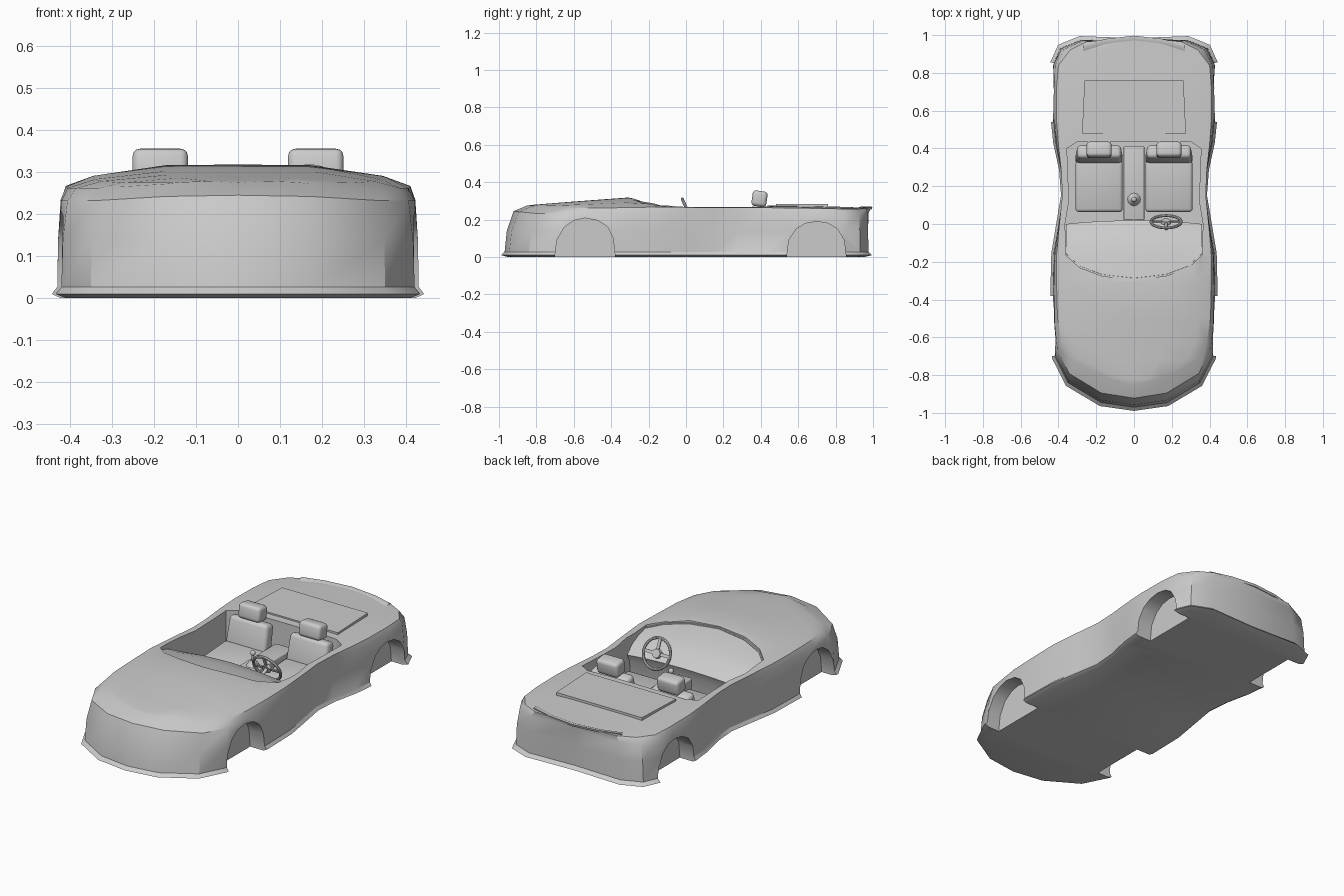
import bpy, bmesh, math
from mathutils import Vector, Matrix

if "Cube" in bpy.data.objects:
    bpy.data.objects.remove(bpy.data.objects["Cube"])


def finish(name, bm, angle=35):
    bmesh.ops.remove_doubles(bm, verts=bm.verts, dist=0.0005)
    bmesh.ops.recalc_face_normals(bm, faces=bm.faces)
    me = bpy.data.meshes.new(name)
    bm.to_mesh(me)
    bm.free()
    ob = bpy.data.objects.new(name, me)
    bpy.context.collection.objects.link(ob)
    activate(ob)
    if angle:
        bpy.ops.object.shade_smooth_by_angle(angle=math.radians(angle))
    return ob


def activate(ob):
    bpy.ops.object.select_all(action='DESELECT')
    ob.select_set(True)
    bpy.context.view_layer.objects.active = ob


def loft(rows, closed=False):
    bm = bmesh.new()
    grid = [[bm.verts.new(p) for p in r] for r in rows]
    n = len(rows[0])
    for a, b in zip(grid, grid[1:]):
        for k in range(n if closed else n - 1):
            m = (k + 1) % n
            bm.faces.new((a[k], a[m], b[m], b[k]))
    return bm


def prism(name, pts, offset):
    bm = bmesh.new()
    f = bm.faces.new([bm.verts.new(p) for p in pts])
    r = bmesh.ops.extrude_face_region(bm, geom=[f])
    bmesh.ops.translate(bm, vec=offset, verts=[v for v in r['geom'] if isinstance(v, bmesh.types.BMVert)])
    return finish(name, bm, 0)


def box(name, centre, size, bevel=0.0, tilt=0.0, taper=1.0):
    bm = bmesh.new()
    bmesh.ops.create_cube(bm, size=1)
    for v in bm.verts:
        if v.co.z > 0:
            v.co.x *= taper
        v.co = Vector((v.co.x * size[0], v.co.y * size[1], v.co.z * size[2]))
    if bevel:
        bmesh.ops.bevel(bm, geom=bm.edges[:], offset=bevel, segments=3, profile=0.5, affect='EDGES')
    bmesh.ops.transform(bm, matrix=Matrix.Translation(centre) @ Matrix.Rotation(tilt, 4, 'X'), verts=bm.verts)
    return finish(name, bm)


def cut(ob, cutter):
    activate(ob)
    m = ob.modifiers.new("cut", 'BOOLEAN')
    m.operation, m.object, m.solver = 'DIFFERENCE', cutter, 'EXACT'
    bpy.ops.object.modifier_apply(modifier=m.name)
    bpy.data.objects.remove(cutter)


# Body stations, front to back: side x, side y, deck edge x, y, z, centre z
stations = [
    (0, -.97, 0, -.85, .275, .275), (.175, -.945, .17, -.82, .272, .279),
    (.35, -.84, .33, -.72, .262, .287), (.42, -.70, .385, -.62, .262, .295),
    (.43, -.55, .405, -.50, .262, .304), (.43, -.36, .41, -.31, .264, .318),
    (.425, -.15, .41, -.17, .267, .295), (.40, 0, .395, 0, .266, .272),
    (.375, .15, .38, .15, .265, .270), (.385, .28, .385, .28, .265, .272),
    (.415, .42, .40, .42, .264, .276), (.43, .56, .41, .55, .262, .277),
    (.43, .72, .41, .72, .26, .273), (.43, .84, .40, .84, .257, .268),
    (.39, .93, .34, .92, .257, .265), (.28, .975, .25, .965, .26, .265),
    (0, .965, 0, .99, .264, .264)]


def ring(xb, yb, xt, yt, zt, zc):
    mix = lambda t, z: (xb + (xt - xb) * t, yb + (yt - yb) * t, z)
    half = [(xb * .98, yb * .98, 0), (xb * 1.03, yb * 1.02, .01), (xb, yb, .027),
            mix(.1, .14), mix(.4, zt - .03), (xt, yt, zt)]
    half += [(xt * f, yt, zt + (zc - zt) * g) for f, g in ((.84, .5), (.42, .97))]
    return half + [(0, yt, zc)] + [(-x, y, z) for x, y, z in reversed(half)]


body = finish("car_body", loft([ring(*s) for s in stations], True), 0)

# Wheel arches
arches = [[(-.70, -.05), (-.70, .01), (-.69, .09), (-.65, .16), (-.60, .195), (-.54, .208),
           (-.47, .195), (-.42, .16), (-.39, .10), (-.38, .01), (-.38, -.05)],
          [(.54, -.05), (.54, .01), (.55, .09), (.59, .15), (.64, .18), (.70, .19),
           (.76, .18), (.81, .15), (.845, .09), (.855, .01), (.855, -.05)]]
for arch in arches:
    for s in (1, -1):
        cut(body, prism("arch_cutter", [(s * .34, y, z) for y, z in arch], (s * .3, 0, 0)))

# Cockpit opening with curved front edge
scuttle = [(0, -.295), (.17, -.275), (.29, -.23), (.36, -.165)]
right = scuttle[1:] + [(.365, 0), (.345, .12), (.35, .28), (.355, .40), (.30, .435)]
plan = [scuttle[0]] + right + [(-x, y) for x, y in reversed(right)]
cut(body, prism("cockpit_cutter", [(x, y, .04) for x, y in plan], (0, 0, .5)))
activate(body)
bpy.ops.object.shade_smooth_by_angle(angle=math.radians(32))

# Dashboard sweeping down from the windshield base
cols = [(-x, y) for x, y in reversed(scuttle[1:])] + scuttle
rows = []
for x, y in cols:
    top = .262 + .045 * (1 - (x / .37) ** 2)
    end = .02 - .02 * (x / .36) ** 2
    rows.append([(x, y, top), (x, y * .6 + end * .4, top * .93), (x, y * .25 + end * .75, top * .82),
                 (x, end, top * .66), (x, end - .02, top * .5), (x, end - .03, .04)])
finish("dashboard", loft(rows), 50)

# Windshield seal, a low strip along the scuttle
seal = []
for x, y in cols:
    z = .266 + .046 * (1 - (x / .37) ** 2)
    seal.append([(x, y - .012, z - .012), (x, y - .01, z), (x, y + .008, z - .002), (x, y + .01, z - .014)])
finish("windshield_seal", loft(seal, True))

# Rear deck lid and tail lip
prism("rear_lid", [(-.275, .48, .26), (.275, .48, .26), (.262, .76, .26), (-.262, .76, .26)], (0, 0, .024))
lip = []
for x, y in [(-.27, .935), (-.15, .968), (0, .985), (.15, .968), (.27, .935)]:
    lip.append([(x, y - .02, .262), (x, y, .270), (x, y + .012, .268), (x, y + .008, .255)])
finish("tail_lip", loft(lip, True))

# Seats
for s, side in ((-1, "left"), (1, "right")):
    x = s * .185
    box(side + "_seat_cushion", (x, .20, .095), (.25, .27, .09), .018, math.radians(4))
    box(side + "_seat_back", (x, .365, .175), (.25, .07, .20), .02, math.radians(-12), .93)
    box(side + "_headrest", (x, .393, .312), (.132, .08, .082), .018, math.radians(-8))
    box(side + "_headrest_post", (x, .385, .27), (.05, .015, .05))

# Centre console and gear lever
box("centre_console", (0, .215, .10), (.11, .39, .13), .006)
for name, r1, r2, z, d in (("gear_boot", .036, .014, .178, .03), ("gear_stick", .007, .006, .205, .05)):
    bm = bmesh.new()
    bmesh.ops.create_cone(bm, cap_ends=True, segments=12, radius1=r1, radius2=r2, depth=d,
                          matrix=Matrix.Translation((0, .13, z)))
    finish(name, bm)
bm = bmesh.new()
bmesh.ops.create_uvsphere(bm, u_segments=12, v_segments=8, radius=.014, matrix=Matrix.Translation((0, .13, .232)))
finish("gear_knob", bm)

# Steering wheel, its spokes, hub and column
place = Matrix.Translation((.17, .012, .238)) @ Matrix.Rotation(math.radians(-66), 4, 'X')
bpy.ops.mesh.primitive_torus_add(major_radius=.08, minor_radius=.008, major_segments=32, minor_segments=8)
rim = bpy.context.object
rim.name = "steering_rim"
rim.data.transform(place)
bpy.ops.object.shade_smooth_by_angle(angle=math.radians(40))
for name, r, d, off in (("steering_hub", .026, .018, 0), ("steering_column", .01, .11, -.055)):
    bm = bmesh.new()
    bmesh.ops.create_cone(bm, cap_ends=True, segments=16, radius1=r, radius2=r * .9, depth=d,
                          matrix=place @ Matrix.Translation((0, 0, off)))
    finish(name, bm)
for i, a in enumerate((0, 180, 270)):
    bm = bmesh.new()
    bmesh.ops.create_cube(bm, size=1, matrix=place @ Matrix.Rotation(math.radians(a), 4, 'Z')
                          @ Matrix.Translation((.048, 0, 0)) @ Matrix.Diagonal((.06, .016, .007, 1)))
    finish("steering_spoke_%d" % (i + 1), bm)
